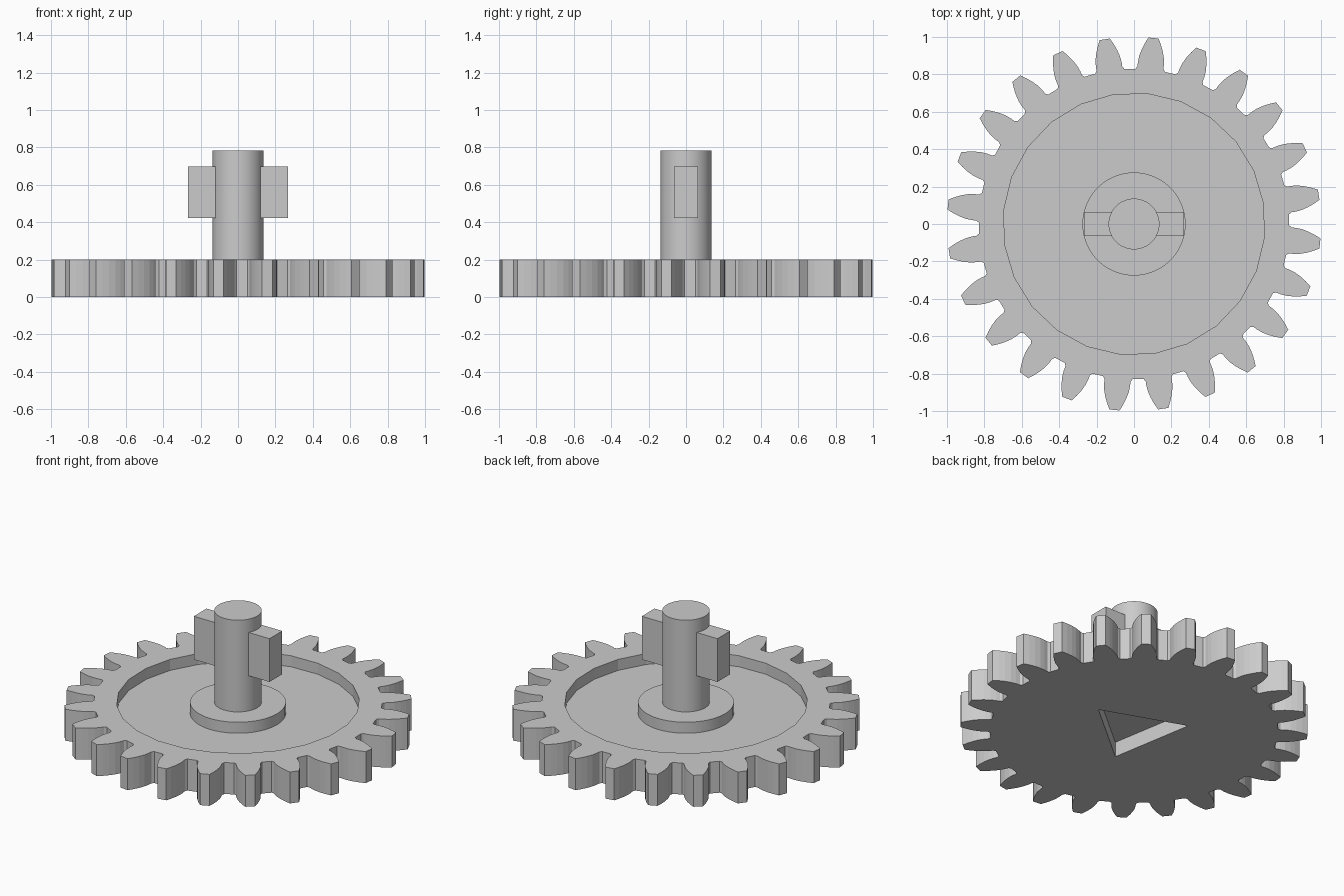
import bpy, bmesh, math

if "Cube" in bpy.data.objects:
    bpy.data.objects.remove(bpy.data.objects["Cube"])

TEETH = 24
PHASE = math.radians(9.0)        # rotation of the toothed wheel
PITCH_R, BASE_R = 0.923, 0.867   # standard 20 degree involute gear

grey = bpy.data.materials.new("plain grey")
grey.diffuse_color = (0.6, 0.6, 0.6, 1)
grey.use_nodes = True
grey.node_tree.nodes["Principled BSDF"].inputs["Base Color"].default_value = grey.diffuse_color


def prism(name, pts, z0, z1):
    """Extrude a flat outline from z0 to z1."""
    bm = bmesh.new()
    face = bm.faces.new([bm.verts.new((x, y, z0)) for x, y in pts])
    ext = bmesh.ops.extrude_face_region(bm, geom=[face])["geom"]
    for v in ext:
        if isinstance(v, bmesh.types.BMVert):
            v.co.z = z1
    bmesh.ops.recalc_face_normals(bm, faces=bm.faces)
    mesh = bpy.data.meshes.new(name)
    bm.to_mesh(mesh)
    bm.free()
    mesh.materials.append(grey)
    ob = bpy.data.objects.new(name, mesh)
    bpy.context.collection.objects.link(ob)
    return ob


def ring(radius, sides, start=0.0):
    return [(radius * math.cos(start + math.tau * i / sides),
             radius * math.sin(start + math.tau * i / sides)) for i in range(sides)]


def select(ob):
    bpy.ops.object.select_all(action='DESELECT')
    ob.select_set(True)
    bpy.context.view_layer.objects.active = ob


def cut(ob, cutter):
    select(ob)
    mod = ob.modifiers.new("cut", 'BOOLEAN')
    mod.operation, mod.solver, mod.object = 'DIFFERENCE', 'EXACT', cutter
    bpy.ops.object.modifier_apply(modifier=mod.name)
    bpy.data.objects.remove(cutter)


def smooth(ob):
    select(ob)
    bpy.ops.object.shade_smooth_by_angle(angle=math.radians(30))


# Involute half tooth, from root to tip: (radius, half angle)
def inv(r):
    a = math.acos(min(1, BASE_R / r))
    return math.tan(a) - a


half = [(0.83, math.radians(5.5)), (0.843, math.radians(4.75))]
for r in (0.868, 0.9, 0.935, 0.968, 1.0):
    half.append((r, math.pi / (2 * TEETH) + inv(PITCH_R) - inv(r)))

outline = []
for i in range(TEETH):
    mid = PHASE + math.tau * i / TEETH
    tooth = [(r, mid - a) for r, a in half] + [(r, mid + a) for r, a in reversed(half)]
    outline += [(r * math.cos(a), r * math.sin(a)) for r, a in tooth]

# Toothed wheel with a dished top and a triangular socket below
wheel = prism("gear_wheel", outline, 0, 0.2)
cut(wheel, prism("recess_cutter", ring(0.7, 24, PHASE), 0.13, 0.3))
cut(wheel, prism("socket_cutter", ring(0.317, 3, math.radians(9.8)), -0.1, 0.095))

# Hub and shaft
smooth(prism("hub", ring(0.276, 48), 0.125, 0.2))
smooth(prism("shaft", ring(0.136, 48), 0.195, 0.783))

# Two side keys on the shaft
for name, s in (("key_right", 1), ("key_left", -1)):
    prism(name, [(s * 0.12, -0.064), (s * 0.266, -0.064),
                 (s * 0.266, 0.064), (s * 0.12, 0.064)], 0.423, 0.698)
